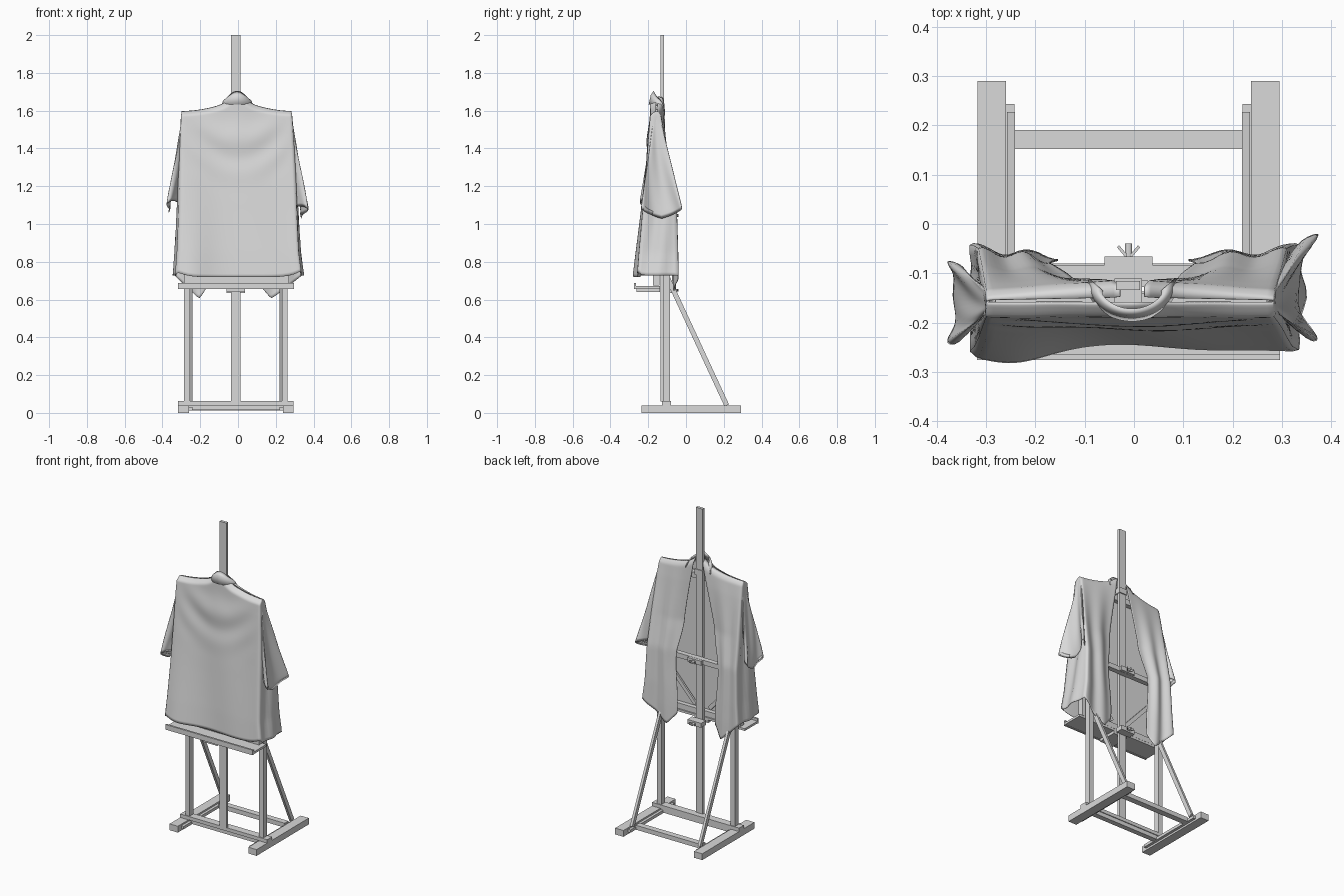
import bpy, bmesh, math
from mathutils import Vector

cube = bpy.data.objects.get("Cube")
if cube:
    bpy.data.objects.remove(cube)

grey = bpy.data.materials.new("plain_grey")
grey.use_nodes = True
grey.diffuse_color = (0.7, 0.7, 0.7, 1)
grey.node_tree.nodes["Principled BSDF"].inputs["Base Color"].default_value = (0.7, 0.7, 0.7, 1)

CX = -0.011  # centre line of the stand


def add_mesh(name, verts, faces, smooth=False, thickness=0):
    me = bpy.data.meshes.new(name)
    me.from_pydata(verts, [], faces)
    bm = bmesh.new()
    bm.from_mesh(me)
    bmesh.ops.recalc_face_normals(bm, faces=bm.faces)
    bm.to_mesh(me)
    bm.free()
    me.materials.append(grey)
    ob = bpy.data.objects.new(name, me)
    bpy.context.collection.objects.link(ob)
    if smooth:
        for p in me.polygons:
            p.use_smooth = True
    if thickness:
        mod = ob.modifiers.new("thickness", 'SOLIDIFY')
        mod.thickness = thickness
        mod.offset = 0
    return ob


def box(name, x, y, z):
    verts = [(a, b, c) for a in x for b in y for c in z]
    faces = [(0, 1, 3, 2), (4, 6, 7, 5), (0, 4, 5, 1),
             (2, 3, 7, 6), (0, 2, 6, 4), (1, 5, 7, 3)]
    return add_mesh(name, verts, faces)


def grid(name, rows, closed=False, thickness=0.003):
    n = len(rows[0])
    faces = []
    for i in range(len(rows) - 1):
        for j in range(n if closed else n - 1):
            k = (j + 1) % n
            faces.append((i * n + j, i * n + k, (i + 1) * n + k, (i + 1) * n + j))
    return add_mesh(name, [p for r in rows for p in r], faces, True, thickness)


def lerp(a, b, t):
    return a + (b - a) * t


# Base, posts, rear braces and corner struts behind the canvas
for side, s in (("right", -1), ("left", 1)):
    def span(a, b):
        return sorted((CX + s * a, CX + s * b))
    box(side + "_foot", span(0.248, 0.306), (-0.235, 0.29), (0, 0.04))
    box(side + "_post", span(0.244, 0.274), (-0.122, -0.085), (0.04, 1.07))
    brace = box(side + "_brace", (-0.008, 0.008), (-0.013, 0.013), (-0.375, 0.375))
    brace.location = (CX + s * 0.238, 0.058, 0.38)
    brace.rotation_euler.x = math.atan2(0.315, 0.68)
    box(side + "_foot_cleat", span(0.231, 0.248), (-0.2, 0.243), (0.012, 0.03))
    strut = box(side + "_corner_strut", (-0.012, 0.012), (-0.006, 0.006), (-0.15, 0.15))
    strut.location = (CX + s * 0.15, -0.152, 0.84)
    strut.rotation_euler.y = s * math.radians(42)

box("front_base_bar", (CX - 0.306, CX + 0.306), (-0.128, -0.08), (0.04, 0.062))
box("front_lower_bar", (CX - 0.25, CX + 0.25), (-0.118, -0.085), (0.015, 0.04))
box("rear_base_bar", (CX - 0.232, CX + 0.232), (0.152, 0.19), (0.012, 0.04))
box("upper_crossbar", (CX - 0.26, CX + 0.26), (-0.115, -0.083), (1.03, 1.06))
box("mast", (-0.036, 0.012), (-0.134, -0.116), (0.06, 2.0))

# Shelf with lip and sliding bracket
box("shelf", (CX - 0.307, CX + 0.307), (-0.272, -0.137), (0.658, 0.672))
box("shelf_lip", (CX - 0.307, CX + 0.307), (-0.276, -0.264), (0.655, 0.687))
box("shelf_support", (-0.06, 0.036), (-0.262, -0.137), (0.64, 0.658))
box("canvas_clamp", (-0.04, 0.016), (-0.165, -0.11), (1.575, 1.61))

# Clamp blocks with wing nuts
for label, z in (("lower", 0.65), ("upper", 1.045)):
    box(label + "_clamp_block", (-0.06, 0.037), (-0.114, -0.066), (z - 0.014, z + 0.014))
    bpy.ops.mesh.primitive_cylinder_add(vertices=12, radius=0.007, depth=0.05,
                                        location=(CX, -0.065, z), rotation=(math.pi / 2, 0, 0))
    bolt = bpy.context.object
    bolt.name = label + "_bolt"
    bolt.data.materials.append(grey)
    for s in (-1, 1):
        wing = box(label + "_nut_wing", (-0.003, 0.003), (-0.013, 0.013), (-0.006, 0.006))
        wing.location = (CX + s * 0.013, -0.055, z)
        wing.rotation_euler.z = -s * 0.7

# Canvas panel with stretcher frame
box("canvas_panel", (-0.285, 0.27), (-0.175, -0.168), (0.675, 1.57))
for x in (-0.285, 0.235):
    box("stretcher_side", (x, x + 0.035), (-0.168, -0.14), (0.675, 1.57))
for z in (0.675, 1.535):
    box("stretcher_rail", (-0.25, 0.235), (-0.168, -0.14), (z, z + 0.035))

# Draped garment: height, right x, left x, front y, back y, back opening
KEYS = [
    (0.60, -0.337, 0.345, -0.262, -0.04, 0.12),
    (0.72, -0.335, 0.34, -0.26, -0.04, 0.125),
    (0.85, -0.325, 0.322, -0.25, -0.042, 0.13),
    (1.07, -0.315, 0.31, -0.23, -0.048, 0.13),
    (1.30, -0.308, 0.30, -0.21, -0.085, 0.095),
    (1.50, -0.303, 0.29, -0.195, -0.12, 0.05),
    (1.575, -0.30, 0.285, -0.188, -0.135, 0.03),
    (1.592, -0.297, 0.282, -0.165, -0.148, 0.02),
]


def profile(z):
    for a, b in zip(KEYS, KEYS[1:]):
        if z <= b[0]:
            t = (z - a[0]) / (b[0] - a[0])
            return [lerp(p, q, t) for p, q in zip(a, b)]
    return list(KEYS[-1])


COUNTS = (18, 10, 44, 10, 18)  # back, side, front, side, back


def cloth_point(part, t, v):
    back = part in (0, 4)
    inner = (1 - t if part == 0 else t) if back else 0
    hem = 0.725
    if back:
        # hem falls to a point near the inner edge
        hem -= 0.125 * max(0, 1 - abs(inner - 0.72) / (0.72 if inner < 0.72 else 0.45))
    elif part == 2:
        hem = 0.715 + 0.035 * abs(2 * t - 1) ** 6
    z = lerp(hem, 1.592, v)
    _, xl, xr, yf, yb, xi = profile(z)
    depth = 1.592 - z
    yi = yb + 0.022 - 0.055 * min(1, depth * 3)
    corners = [(xi * 0.9, yi), (xr, yb), (xr, yf), (xl, yf), (xl, yb), (-xi * 1.25, yi)]
    a, b = corners[part], corners[part + 1]
    x, y = lerp(a[0], b[0], t), lerp(a[1], b[1], t)
    loose = min(1, depth * 2.5)
    edge = math.sin(math.pi * t)
    if part == 2:
        # swags below the neck and soft vertical folds
        swag = math.sin((z - 2.6 * x * x) * 34) * math.exp(-((z - 1.42) / 0.14) ** 2)
        y += edge * (0.006 * swag + 0.005 * loose * math.sin(16 * x + 3 * z))
        y += 0.012 * loose * edge * (1 - v)
        y -= 0.024 * (1 - v) ** 2 * math.exp(-((x + 0.25) / 0.09) ** 2)
    elif back:
        y += 0.012 * loose * edge * math.sin(inner * 9 + 2 * z)
        # inner edge waves slightly as it falls
        x += (1 if part == 0 else -1) * 0.006 * loose * inner ** 3 * math.sin(14 * z)
    else:
        out = 1 if part == 1 else -1
        x += out * loose * edge * 0.012 * math.sin(t * 9 + 5 * z)
    hump = 0.042 * math.exp(-((x + 0.003) / 0.055) ** 2) + 0.046 * math.exp(-((x + 0.003) / 0.16) ** 2)
    z += hump * max(0, (z - 1.35) / 0.242) ** 1.5
    return (x, y, z)


rows = []
for i in range(61):
    v = 1 - (1 - i / 60) ** 1.4
    row = []
    for part, n in enumerate(COUNTS):
        row += [cloth_point(part, j / n, v) for j in range(n)]
    row.append(cloth_point(4, 1, v))
    rows.append(row)
# close the shoulder seam along the mid line
rows.append([(x, lerp(y, -0.156, 0.9), z + 0.003) for x, y, z in rows[-1]])
garment = grid("draped_garment", rows)
soften = garment.modifiers.new("soften", 'SMOOTH')
soften.factor = 0.5
soften.iterations = 2
garment.modifiers.move(1, 0)

# Sleeves hanging from the shoulders: side, reach, middle y, half depth, flare, cuff height
for side, s, reach, mid, half, flare, low in (("right", -1, 0.335, -0.16, 0.084, 0.03, 1.085),
                                              ("left", 1, 0.315, -0.129, 0.108, 0.058, 1.055)):
    rows = []
    for i in range(29):
        t = i / 28
        row = []
        for j in range(40):
            a = 2 * math.pi * j / 40
            c, d = math.cos(a), math.sin(a)
            y = lerp(-0.155, mid, t) + lerp(0.012, half, t) * c
            x = lerp(0.283, reach, t) + lerp(0.006, 0.022, t) * d
            x += flare * t * c * c + 0.004 * t * math.sin(5 * a + 7 * t)
            z = lerp(1.58, low, t) + t * (0.03 * abs(c) - 0.025 * d)
            row.append((CX * 0.5 + s * x, y, z))
        rows.append(row)
    # turned-in cuff
    rows.append([(lerp(x, s * reach, 0.15), lerp(y, mid, 0.1), z + 0.02) for x, y, z in rows[-1]])
    grid(side + "_sleeve", rows, True)

# Collar: folded band standing on the neck, its ends opening into lapels at the back
rows = []
for i in range(45):
    u = 2 * i / 44 - 1
    a = -math.pi / 2 + u * 2.3
    c, d = math.cos(a), math.sin(a)
    spread = abs(u) ** 3
    base = Vector((-0.004 + (0.058 + 0.035 * spread) * c, -0.15 + 0.036 * d,
                   1.645 - 0.035 * spread))
    out = Vector((c, d, 0))
    top = base + Vector((0, 0, 0.058 - 0.022 * c * c)) - out * 0.014
    fold = base + out * (0.01 + 0.012 * spread) + Vector((0, 0, -0.012))
    rows.append([tuple(p) for p in (base, lerp(base, top, 0.6), top,
                                    lerp(top, fold, 0.3) + out * 0.006, fold)])
grid("collar", rows)
